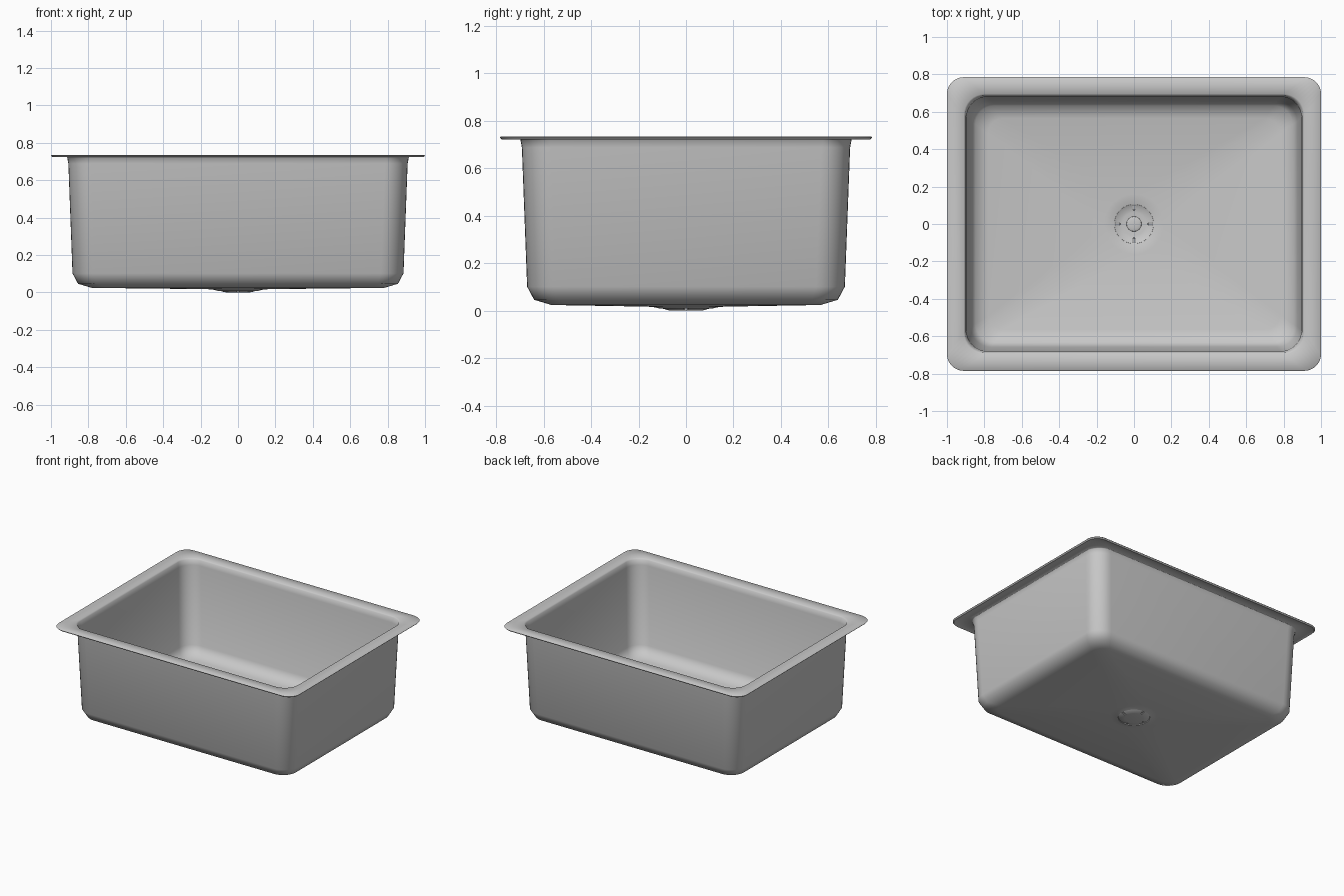
import bpy, bmesh
from math import sin, cos, pi

if "Cube" in bpy.data.objects:
    bpy.data.objects.remove(bpy.data.objects["Cube"], do_unlink=True)

ARC = 9            # points per rounded corner
COUNT = 4 * ARC    # points per ring
DEPTH_INSET = 0.215  # the basin is this much shorter front to back


def make_material(name, color):
    mat = bpy.data.materials.new(name)
    mat.use_nodes = True
    mat.diffuse_color = color
    bsdf = mat.node_tree.nodes["Principled BSDF"]
    bsdf.inputs["Base Color"].default_value = color
    bsdf.inputs["Roughness"].default_value = 0.5
    return mat


steel = make_material("brushed steel grey", (0.58, 0.58, 0.58, 1))


def rounded_rect(half, radius, z):
    pts = []
    for corner, (sx, sy) in enumerate([(1, 1), (-1, 1), (-1, -1), (1, -1)]):
        for i in range(ARC):
            a = (corner + i / (ARC - 1)) * pi / 2
            pts.append((sx * (half - radius) + radius * cos(a),
                        sy * (half - DEPTH_INSET - radius) + radius * sin(a), z))
    return pts


def circle(radius, z):
    angles = [(i + 0.5) / COUNT * 2 * pi for i in range(COUNT)]
    return [(radius * cos(a), radius * sin(a), z) for a in angles]


def loft(name, rings, thickness, cap=False, skip=None, angle=50):
    """Skin rings from the outside in, thicken downwards, shade smooth."""
    bm = bmesh.new()
    loops = [[bm.verts.new(p) for p in ring] for ring in rings]
    for level, (a, b) in enumerate(zip(loops, loops[1:])):
        for i in range(COUNT):
            j = (i + 1) % COUNT
            if not (skip and skip(level, i)):
                bm.faces.new((a[i], a[j], b[j], b[i]))
    if cap:
        bm.faces.new(loops[-1])
    mesh = bpy.data.meshes.new(name)
    bm.to_mesh(mesh)
    bm.free()
    mesh.materials.append(steel)
    obj = bpy.data.objects.new(name, mesh)
    bpy.context.collection.objects.link(obj)
    shell = obj.modifiers.new("sheet thickness", 'SOLIDIFY')
    shell.thickness = thickness
    shell.offset = -1
    shell.use_even_offset = True
    finish(obj, angle, "sheet thickness")
    return obj


def finish(obj, angle, modifier=None):
    bpy.ops.object.select_all(action='DESELECT')
    obj.select_set(True)
    bpy.context.view_layer.objects.active = obj
    if modifier:
        bpy.ops.object.modifier_apply(modifier=modifier)
    bpy.ops.object.shade_smooth_by_angle(angle=angle * pi / 180)


# Basin: flat rim, tapered walls, rounded foot and a floor falling to the drain
loft("basin", [
    rounded_rect(1.0, 0.09, 0.731),
    rounded_rect(0.996, 0.086, 0.735),
    rounded_rect(0.91, 0.11, 0.735),
    rounded_rect(0.902, 0.11, 0.727),
    rounded_rect(0.895, 0.11, 0.69),
    rounded_rect(0.873, 0.11, 0.105),
    rounded_rect(0.847, 0.1, 0.056),
    rounded_rect(0.78, 0.08, 0.036),
    circle(0.16, 0.029),
    circle(0.13, 0.026),
    circle(0.105, 0.02),
], 0.012)

# Drain cup: shallow dish with one slot on each side
loft("drain_cup", [
    circle(0.105, 0.021),
    circle(0.098, 0.017),
    circle(0.075, 0.010),
    circle(0.062, 0.008),
], 0.008, cap=True, angle=35,
    skip=lambda level, i: level == 1 and (i + 1) % ARC == 0)

# Strainer: four short fins around a low centre button
for k in range(4):
    a = k * pi / 2
    bpy.ops.mesh.primitive_cube_add(size=1, location=(0.085 * cos(a), 0.085 * sin(a), 0.015),
                                    rotation=(0, 0, a))
    fin = bpy.context.object
    fin.name = f"drain_fin_{k + 1}"
    fin.scale = (0.03, 0.008, 0.012)
    fin.data.materials.append(steel)

bpy.ops.mesh.primitive_uv_sphere_add(segments=24, ring_count=12, radius=1, location=(0, 0, 0.008))
button = bpy.context.object
button.name = "drain_button"
button.scale = (0.04, 0.04, 0.007)
button.data.materials.append(steel)
finish(button, 40)
